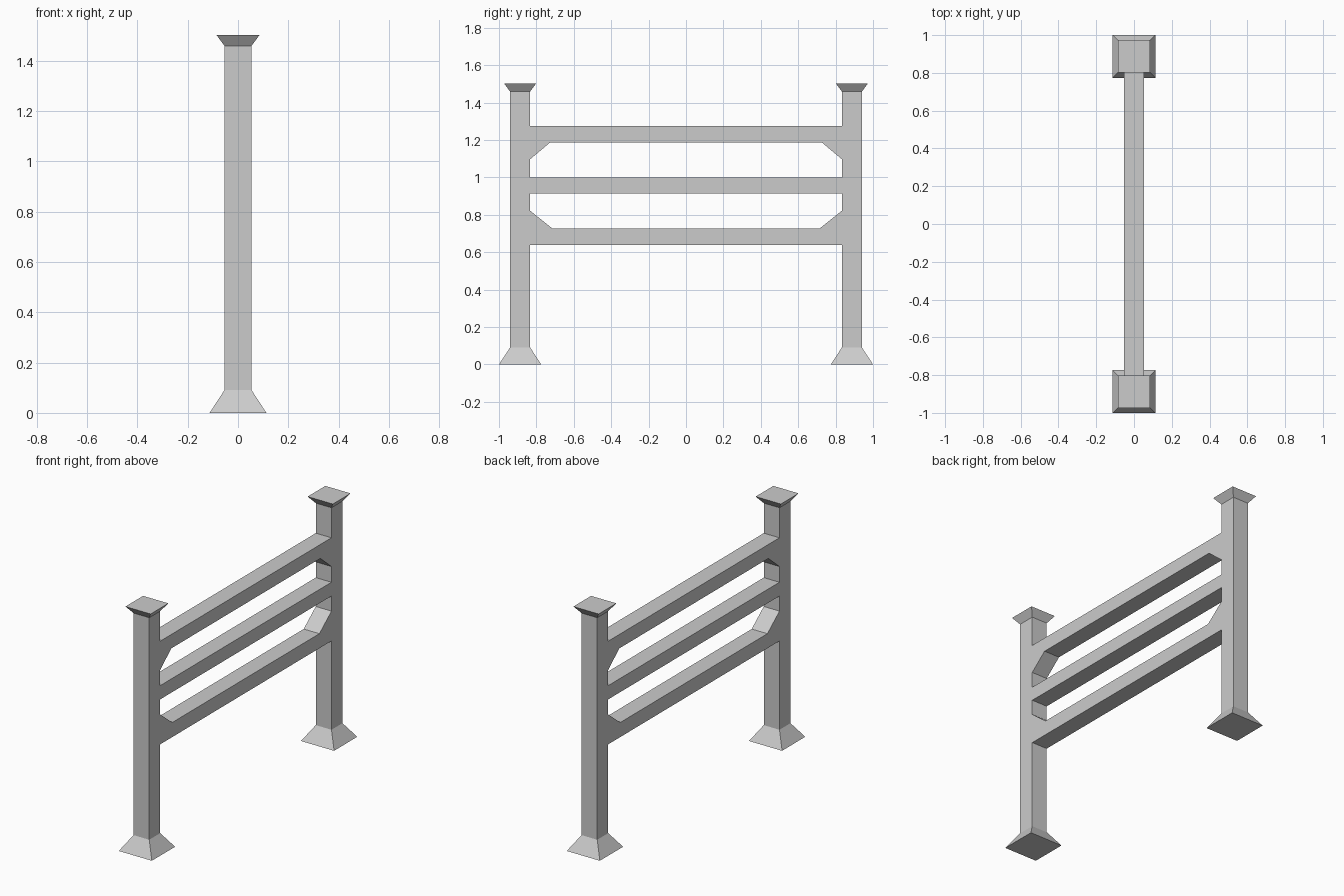
import bpy

if "Cube" in bpy.data.objects:
    bpy.data.objects.remove(bpy.data.objects["Cube"])

HALF = 0.0535      # half thickness of posts and rails
POST_Y = 0.887     # post centre
INNER = POST_Y - HALF


def make_object(name, verts, faces):
    mesh = bpy.data.meshes.new(name)
    mesh.from_pydata(verts, [], faces)
    mesh.update()
    obj = bpy.data.objects.new(name, mesh)
    bpy.context.collection.objects.link(obj)
    return obj


def square_loft(name, y, rings):
    """Stack of square cross-sections (z, half width), closed at both ends."""
    verts = [(sx * h, y + sy * h, z) for z, h in rings
             for sx, sy in ((-1, -1), (1, -1), (1, 1), (-1, 1))]
    faces = [(3, 2, 1, 0)]
    for r in range(len(rings) - 1):
        a = 4 * r
        for i in range(4):
            j = (i + 1) % 4
            faces.append((a + i, a + j, a + 4 + j, a + 4 + i))
    top = 4 * (len(rings) - 1)
    faces.append((top, top + 1, top + 2, top + 3))
    return make_object(name, verts, faces)


def rail(name, profile):
    """Side profile of (y, z) points, counter-clockwise, extruded across x."""
    n = len(profile)
    verts = [(x, y, z) for x in (-HALF, HALF) for y, z in profile]
    faces = [tuple(reversed(range(n))), tuple(range(n, 2 * n))]
    for i in range(n):
        j = (i + 1) % n
        faces.append((i, j, n + j, n + i))
    return make_object(name, verts, faces)


# Posts with flared foot and flared cap
post_rings = [(0, 0.113), (0.091, HALF), (1.459, HALF), (1.503, 0.086)]
for side, s in (("front", -1), ("back", 1)):
    square_loft(side + "_post", s * POST_Y, post_rings)

# Top rail with corner braces below
rail("top_rail", [(-INNER, 1.097), (-0.725, 1.188), (0.725, 1.188),
                  (INNER, 1.097), (INNER, 1.274), (-INNER, 1.274)])

# Plain middle rail
rail("middle_rail", [(-INNER, 0.915), (INNER, 0.915),
                     (INNER, 1.0), (-INNER, 1.0)])

# Bottom rail with corner braces above
rail("bottom_rail", [(-INNER, 0.638), (INNER, 0.638), (INNER, 0.822),
                     (0.716, 0.728), (-0.716, 0.728), (-INNER, 0.822)])
